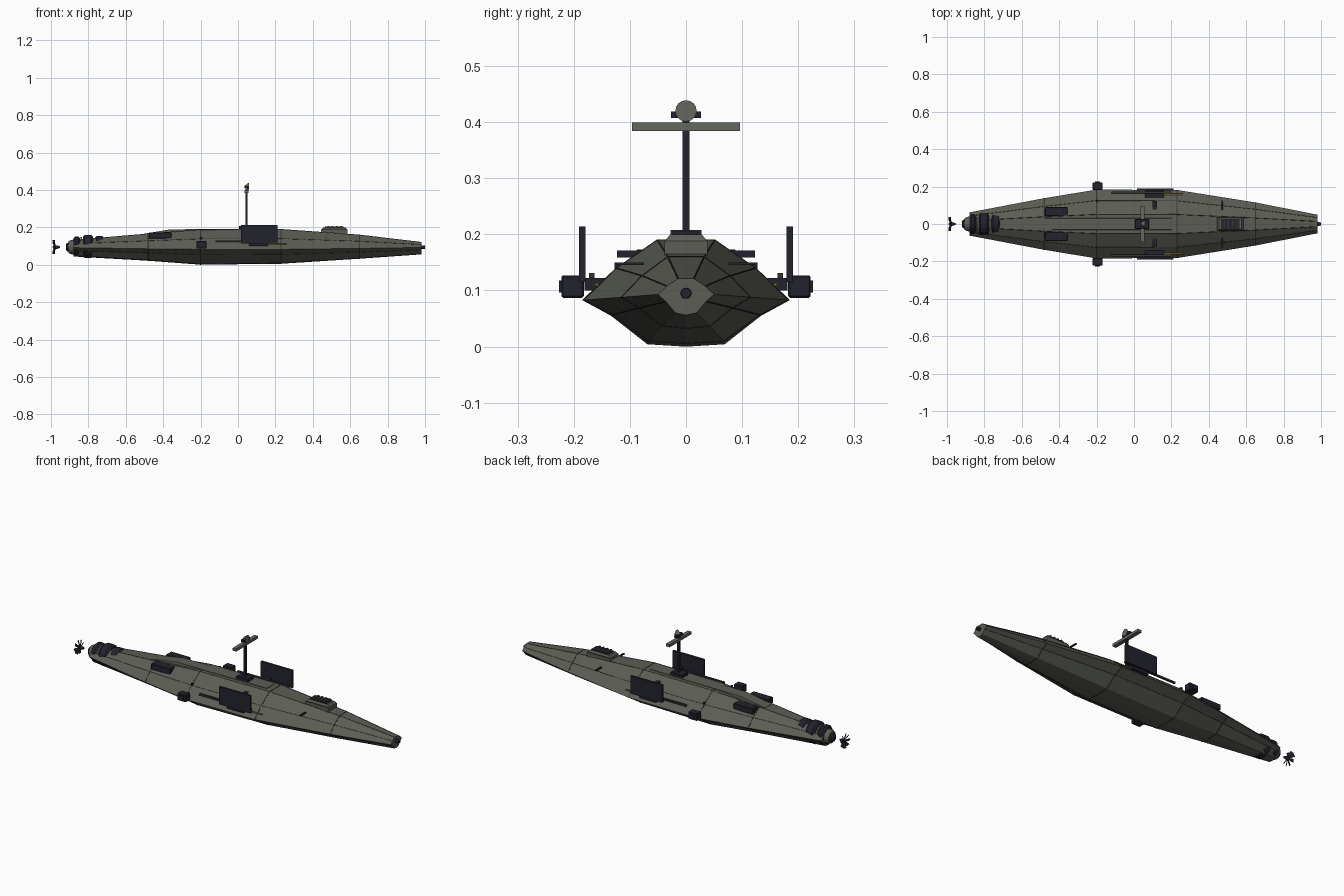
import bpy, bmesh, math
from mathutils import Matrix, Vector

if "Cube" in bpy.data.objects:
    bpy.data.objects.remove(bpy.data.objects["Cube"])

def material(name, rgb):
    m = bpy.data.materials.new(name)
    m.diffuse_color = (*rgb, 1)
    m.use_nodes = True
    m.node_tree.nodes["Principled BSDF"].inputs["Base Color"].default_value = m.diffuse_color
    return m

OLIVE = material("olive grey hull", (0.105, 0.11, 0.09))
LIGHT = material("light olive trim", (0.13, 0.135, 0.115))
DARK = material("dark navy metal", (0.016, 0.016, 0.027))
SEAM = material("seam", (0.035, 0.037, 0.03))
YELLOW = material("yellow marking", (0.22, 0.14, 0.02))

def finish(name, bm, mat):
    bmesh.ops.recalc_face_normals(bm, faces=bm.faces)
    me = bpy.data.meshes.new(name)
    bm.to_mesh(me)
    bm.free()
    me.materials.append(mat)
    ob = bpy.data.objects.new(name, me)
    bpy.context.collection.objects.link(ob)
    return ob

def box(name, x, y, z, mat, bevel=0):
    bm = bmesh.new()
    bmesh.ops.create_cube(bm, size=1)
    for v in bm.verts:
        v.co = [lo + (c + 0.5) * (hi - lo) for c, (lo, hi) in zip(v.co, (x, y, z))]
    if bevel:
        bmesh.ops.bevel(bm, geom=bm.edges[:], offset=bevel, segments=1, affect='EDGES')
    return finish(name, bm, mat)

def pair(name, x, y, z, mat, bevel=0):
    box(name + "_left", x, y, z, mat, bevel)
    box(name + "_right", x, (-y[1], -y[0]), z, mat, bevel)

def lathe(name, profile, mat, z=0.095, n=16):
    """Revolve (x, radius) points around the long axis."""
    loft(name, [[Vector((x, r * math.cos(2 * math.pi * i / n), z + r * math.sin(2 * math.pi * i / n)))
                 for i in range(n)] for x, r in profile], mat)

def loft(name, rings, mat):
    bm = bmesh.new()
    rows = [[bm.verts.new(p) for p in ring] for ring in rings]
    n = len(rows[0])
    for a, b in zip(rows, rows[1:]):
        for i in range(n):
            bm.faces.new((a[i], a[(i + 1) % n], b[(i + 1) % n], b[i]))
    bm.faces.new(rows[0])
    bm.faces.new(rows[-1])
    return finish(name, bm, mat)

# Hull stations: x, half width, bottom, widest height, top
STATIONS = [(-0.88, 0.062, 0.045, 0.092, 0.132), (-0.48, 0.138, 0.022, 0.086, 0.166),
            (-0.2, 0.184, 0.001, 0.083, 0.188), (0.23, 0.182, 0.006, 0.083, 0.190),
            (0.65, 0.115, 0.033, 0.088, 0.160), (0.98, 0.05, 0.056, 0.093, 0.121)]

def station(x):
    for a, b in zip(STATIONS, STATIONS[1:]):
        if x <= b[0] + 1e-6:
            t = (x - a[0]) / (b[0] - a[0])
            return [p + (q - p) * t for p, q in zip(a, b)]

def section(x, grow=0.0):
    _, w, b, m, t = station(x)
    half = [(0.37 * w, b + 0.004), (0.72 * w, b + 0.66 * (m - b)), (w, m),
            (0.68 * w, m + 0.53 * (t - m)), (0.28 * w, t)]
    pts = [(0, b)] + half + [(-y, z) for y, z in reversed(half)]
    out = []
    for y, z in pts:
        d = Vector((y, z - m))
        d += d.normalized() * grow
        out.append(Vector((x, d.x, m + d.y)))
    return out

loft("hull", [section(s[0]) for s in STATIONS], OLIVE)

# Panel seams: cross bands and strips along the hull edges
for x in (-0.48, -0.2, 0.23, 0.65):
    loft("cross_seam", [section(x - 0.003, 0.0012), section(x + 0.003, 0.0012)], SEAM)
for k in (2, 4, 5, 6, 7, 9):
    cu = bpy.data.curves.new("long_seam", 'CURVE')
    cu.dimensions = '3D'
    cu.bevel_depth = 0.0015
    cu.bevel_resolution = 0
    sp = cu.splines.new('POLY')
    sp.points.add(len(STATIONS) - 1)
    for p, s in zip(sp.points, STATIONS):
        p.co = (*section(s[0])[k], 1)
    cu.materials.append(SEAM)
    bpy.context.collection.objects.link(bpy.data.objects.new("long_seam", cu))

# Raised spine on the deck
loft("deck_spine", [[Vector((x, y, z)) for y, z in
                     ((-w, 0.15), (w, 0.15), (w * 0.85, top), (-w * 0.85, top))]
                    for x, w, top in ((-0.51, 0.034, 0.165), (-0.36, 0.036, 0.19),
                                      (0.2, 0.036, 0.193))], OLIVE)

# Hatch near the bow with dark slats
loft("bow_hatch", [[Vector((0.515 + sx * lx, sy * ly, z)) for sx, sy in
                    ((-1, -1), (1, -1), (1, 1), (-1, 1))]
                   for z, lx, ly in ((0.15, 0.07, 0.038), (0.188, 0.07, 0.038), (0.2, 0.06, 0.028))], OLIVE)
box("hatch_top", (0.465, 0.565), (-0.024, 0.024), (0.198, 0.205), DARK)
for i in range(4):
    x = 0.478 + i * 0.023
    box("hatch_slat", (x, x + 0.008), (-0.028, 0.028), (0.2, 0.208), SEAM)
pair("hatch_rail", (0.45, 0.58), (0.03, 0.037), (0.18, 0.191), DARK)

# Side panels, thruster boxes, rails and fins
pair("side_panel", (0.015, 0.21), (0.179, 0.191), (0.115, 0.214), DARK)
pair("panel_bracket", (0.06, 0.16), (0.13, 0.181), (0.1, 0.122), DARK)
pair("thruster_box", (-0.222, -0.168), (0.182, 0.222), (0.087, 0.127), DARK, 0.003)
pair("thruster_cap", (-0.208, -0.182), (0.22, 0.226), (0.096, 0.118), DARK)
pair("side_rail", (-0.12, 0.2), (0.163, 0.173), (0.122, 0.131), SEAM)
pair("yellow_stripe", (0.13, 0.26), (0.156, 0.162), (0.108, 0.113), YELLOW)
pair("aft_vent", (-0.477, -0.355), (0.043, 0.09), (0.14, 0.173), DARK, 0.003)
pair("mid_fin", (0.1, 0.122), (0.078, 0.123), (0.159, 0.171), DARK)
pair("bow_fin", (0.467, 0.477), (0.075, 0.126), (0.145, 0.15), DARK)
pair("deck_stud", (-0.203, -0.193), (0.115, 0.127), (0.13, 0.15), DARK)

# Sensor mast
box("mast_base", (0.005, 0.08), (-0.026, 0.026), (0.185, 0.208), DARK, 0.003)
box("mast_pole", (0.039, 0.051), (-0.006, 0.006), (0.2, 0.405), DARK)
box("mast_crossbar", (0.034, 0.056), (-0.096, 0.096), (0.384, 0.399), LIGHT)
box("mast_head", (0.036, 0.054), (-0.027, 0.027), (0.407, 0.419), DARK)
lathe("mast_dish", [(0.036, 0.004), (0.046, 0.012), (0.056, 0.019), (0.058, 0.019)], LIGHT, 0.42)

# Stern collars, nozzle and nose cap
for x0, x1, r in ((-0.88, -0.845, 0.054), (-0.83, -0.775, 0.061), (-0.765, -0.715, 0.056)):
    lathe("stern_collar", [(x0, r - 0.01), (x0 + 0.01, r), (x1 - 0.01, r), (x1, r - 0.01)], DARK, 0.098)
lathe("stern_flange", [(-0.842, 0.05), (-0.834, 0.05)], OLIVE, 0.098)
lathe("stern_nozzle", [(-0.905, 0.032), (-0.895, 0.037), (-0.875, 0.042)], OLIVE)
lathe("stern_ring", [(-0.92, 0.014), (-0.915, 0.022), (-0.905, 0.024)], DARK)
lathe("nose_cap", [(0.975, 0.01), (1.0, 0.009)], DARK)

# Propeller: hub and eight pitched blades
lathe("propeller_hub", [(-0.99, 0.004), (-0.98, 0.01), (-0.965, 0.009), (-0.953, 0.004)], DARK)
for i in range(8):
    bm = bmesh.new()
    bmesh.ops.create_cube(bm, size=1)
    for v in bm.verts:
        tip = v.co.z > 0
        v.co = Vector((v.co.x * 0.004 - (0.009 if tip else 0), v.co.y * (0.018 if tip else 0.007),
                       0.037 if tip else 0.006))
    bm.transform(Matrix.Translation((-0.979, 0, 0.095)) @ Matrix.Rotation(i * math.pi / 4, 4, 'X')
                 @ Matrix.Rotation(0.6, 4, 'Z'))
    finish("propeller_blade", bm, DARK)
